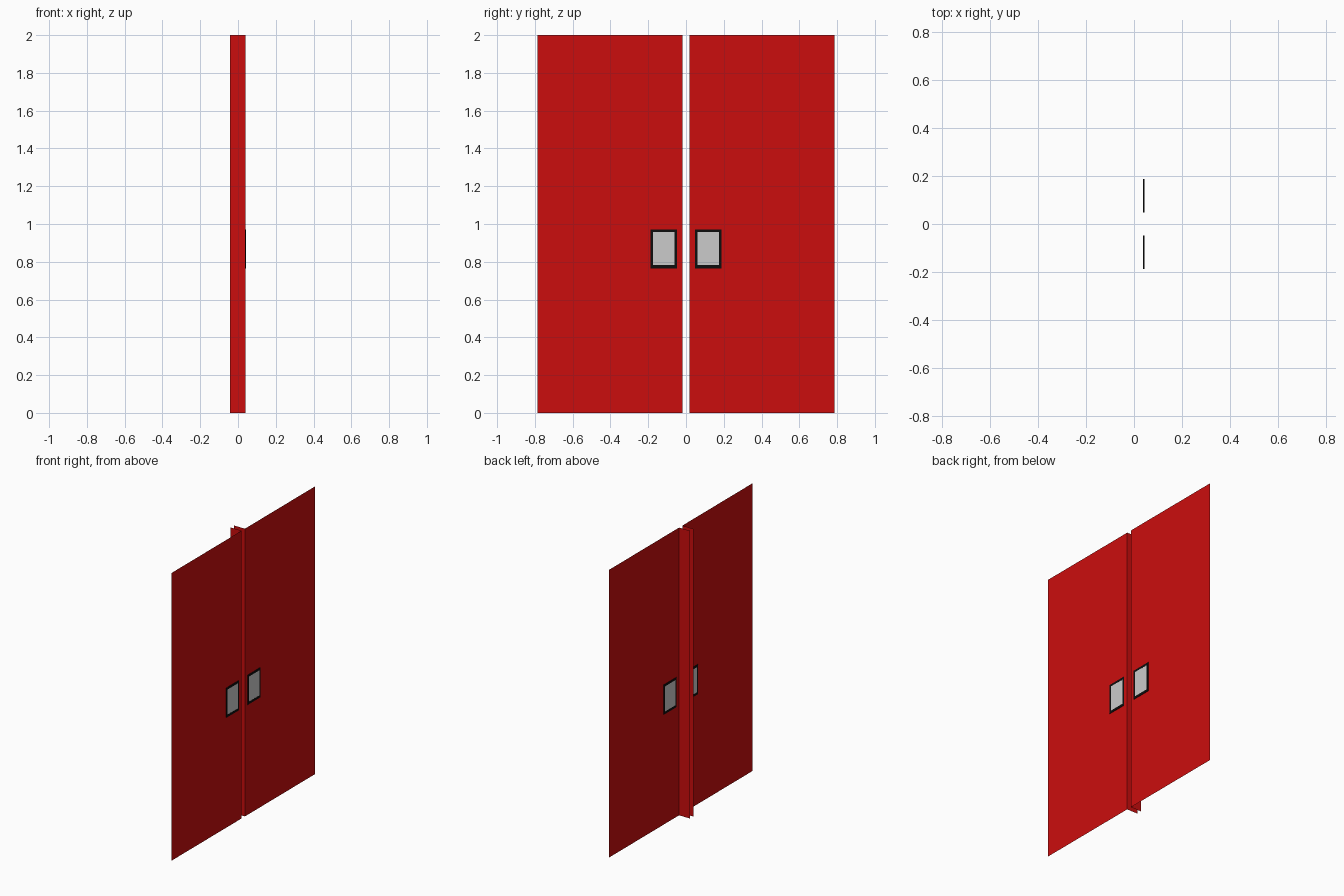
import bpy

if "Cube" in bpy.data.objects:
    bpy.data.objects.remove(bpy.data.objects["Cube"])


def material(name, rgb):
    m = bpy.data.materials.new(name)
    m.diffuse_color = (*rgb, 1)
    m.use_nodes = True
    m.node_tree.nodes["Principled BSDF"].inputs["Base Color"].default_value = m.diffuse_color
    return m


RED = material("red_paint", (0.6, 0.004, 0.004))
BLACK = material("black_trim", (0.004, 0.004, 0.004))

FRONT, BACK = 0.0405, -0.0435      # door skin and rear of the inner edge
INNER, OUTER, HEIGHT = 0.018, 0.787, 2.0


def build(name, verts, faces, mat=None, thickness=0):
    me = bpy.data.meshes.new(name)
    me.from_pydata(verts, [], faces)
    ob = bpy.data.objects.new(name, me)
    bpy.context.collection.objects.link(ob)
    if mat:
        me.materials.append(mat)
    if thickness:
        s = ob.modifiers.new("Thickness", 'SOLIDIFY')
        s.thickness = thickness
        s.offset = 0
    # second leaf of the double door
    mir = ob.modifiers.new("Mirror", 'MIRROR')
    mir.use_axis = (False, True, False)
    mir.use_mirror_merge = False
    return ob


def rect(x, y0, y1, z0, z1):
    return [(x, y0, z0), (x, y1, z0), (x, y1, z1), (x, y0, z1)]


# Door leaves: a flat skin with a return along the meeting edge
build("door_leaves",
      rect(FRONT, INNER, OUTER, 0, HEIGHT) + [(BACK, INNER, 0), (BACK, INNER, HEIGHT)],
      [(0, 1, 2, 3), (4, 0, 3, 5)], RED)

# Black window frames, showing on both sides of the skin
build("window_frames",
      rect(FRONT, 0.048, 0.188, 0.765, 0.972) + rect(FRONT, 0.061, 0.175, 0.782, 0.957),
      [(i, (i + 1) % 4, (i + 1) % 4 + 4, i + 4) for i in range(4)], BLACK, 0.005)

# Grey window panes
build("window_panes", rect(FRONT, 0.061, 0.175, 0.782, 0.957), [(0, 1, 2, 3)], None, 0.004)
